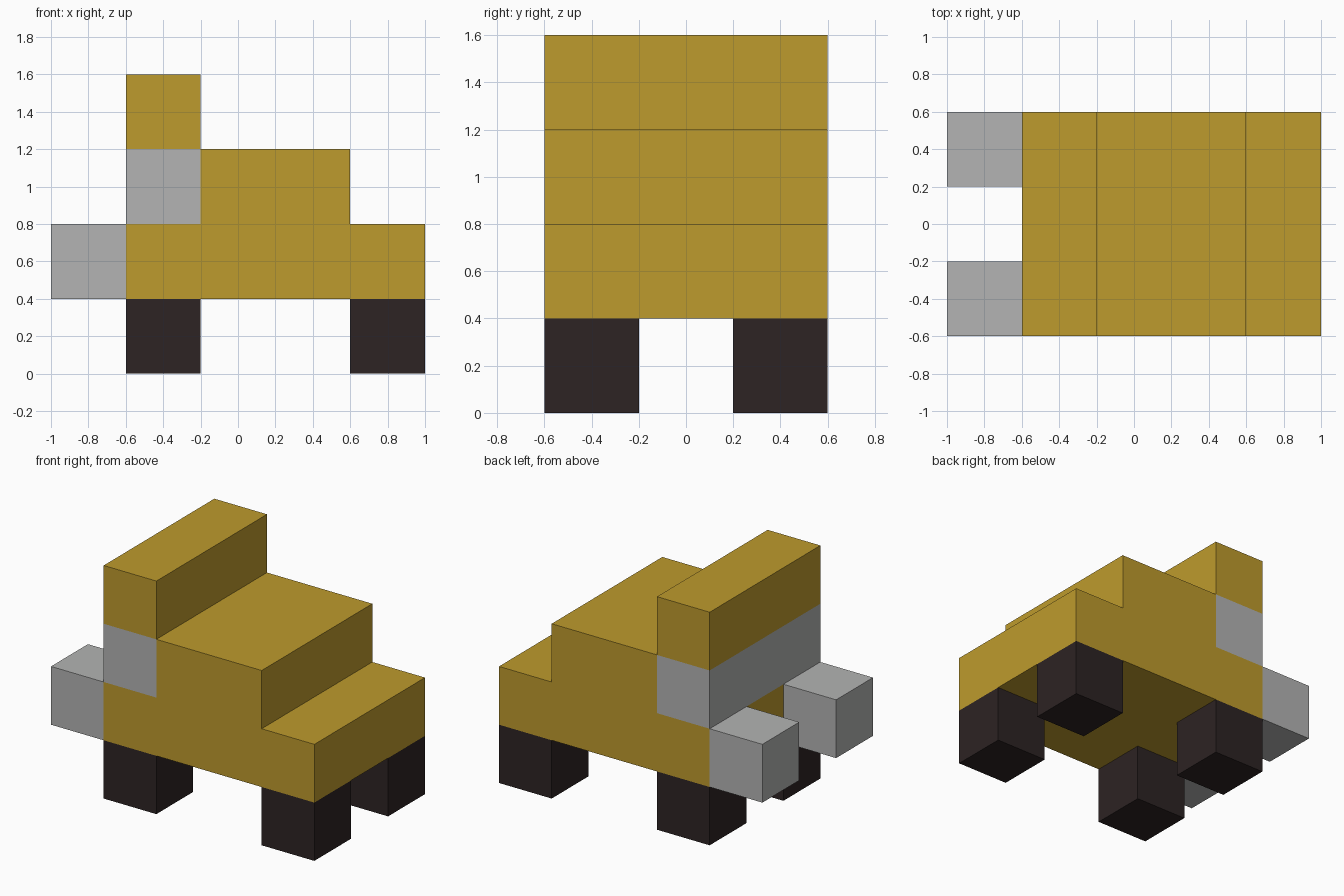
import bpy
import bmesh

cube = bpy.data.objects.get("Cube")
if cube:
    bpy.data.objects.remove(cube, do_unlink=True)

U = 0.4            # block size
HALF_WIDTH = 0.6   # half depth of the body along y


def material(name, rgb):
    mat = bpy.data.materials.new(name)
    mat.use_nodes = True
    color = (*rgb, 1.0)
    mat.diffuse_color = color
    mat.node_tree.nodes["Principled BSDF"].inputs["Base Color"].default_value = color
    return mat


gold = material("gold paint", (0.515, 0.328, 0.026))
grey = material("light grey", (0.451, 0.456, 0.451))
dark = material("dark rubber", (0.026, 0.017, 0.017))


def prism(name, profile, y0, y1, mat):
    """Extrude an x-z profile along y."""
    bm = bmesh.new()
    face = bm.faces.new([bm.verts.new((x, y0, z)) for x, z in profile])
    result = bmesh.ops.extrude_face_region(bm, geom=[face])
    moved = [v for v in result["geom"] if isinstance(v, bmesh.types.BMVert)]
    bmesh.ops.translate(bm, verts=moved, vec=(0, y1 - y0, 0))
    bmesh.ops.recalc_face_normals(bm, faces=bm.faces)
    mesh = bpy.data.meshes.new(name)
    bm.to_mesh(mesh)
    bm.free()
    mesh.materials.append(mat)
    obj = bpy.data.objects.new(name, mesh)
    bpy.context.collection.objects.link(obj)
    return obj


def block(name, x, z, y0, y1, mat):
    """Square-section block with its low corner at x, z."""
    return prism(name, [(x, z), (x + U, z), (x + U, z + U), (x, z + U)], y0, y1, mat)


# Stepped body: low rear deck, raised middle, low nose
prism("body", [(-0.6, U), (1, U), (1, 0.8), (0.6, 0.8), (0.6, 1.2),
               (-0.2, 1.2), (-0.2, 0.8), (-0.6, 0.8)],
      -HALF_WIDTH, HALF_WIDTH, gold)

# Cab with a window band under the roof
block("cab_window", -0.6, 0.8, -HALF_WIDTH, HALF_WIDTH, grey)
block("cab_roof", -0.6, 1.2, -HALF_WIDTH, HALF_WIDTH, gold)

# Lifting prongs and wheels on both sides
for side, y in (("front", -HALF_WIDTH), ("back", HALF_WIDTH - U)):
    block(f"{side}_prong", -1, U, y, y + U, grey)
    block(f"{side}_wheel_cab_end", -0.6, 0, y, y + U, dark)
    block(f"{side}_wheel_nose_end", 0.6, 0, y, y + U, dark)
